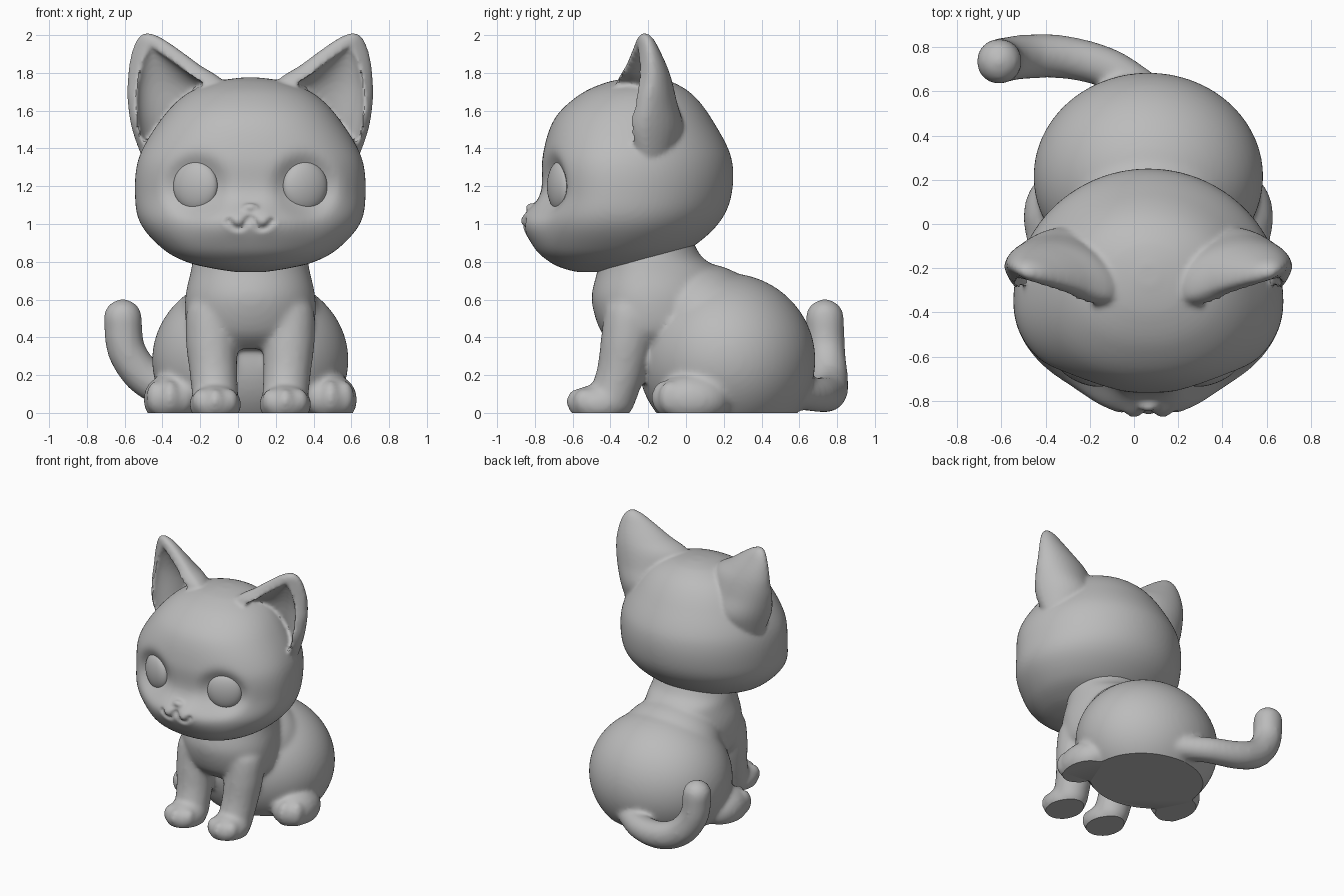
import bpy, bmesh, math
from mathutils import Vector, Matrix

cube = bpy.data.objects.get("Cube")
if cube:
    bpy.data.objects.remove(cube)

CX = 0.065  # the animal's own middle line; the tail shifts it off x = 0

clay = bpy.data.materials.new("clay_grey")
clay.use_nodes = True
clay.diffuse_color = (0.5, 0.5, 0.5, 1)
clay.node_tree.nodes["Principled BSDF"].inputs["Base Color"].default_value = (0.5, 0.5, 0.5, 1)


def spline(rows, steps):
    """Smooth rows of numbers with a Catmull-Rom curve."""
    out = []
    for i in range(len(rows) - 1):
        quad = [rows[max(i - 1, 0)], rows[i], rows[i + 1], rows[min(i + 2, len(rows) - 1)]]
        for s in range(steps):
            t = s / steps
            out.append([b + t * (c - a) / 2 + t * t * (2 * a - 5 * b + 4 * c - d) / 2
                        + t ** 3 * (3 * b - a - 3 * c + d) / 2 for a, b, c, d in zip(*quad)])
    return out + [list(rows[-1])]


def loft(bm, rows, power=2.0, yaw=0.0, steps=5, sides=40, shape=None):
    """Stack rings given as z, centre x, centre y, half width, front reach, back reach."""
    rings = []
    for z, cx, cy, rx, front, back in spline(rows, steps):
        ring = []
        for k in range(sides):
            c, s = math.cos(math.tau * k / sides), math.sin(math.tau * k / sides)
            n = power if s < 0 else 2.0
            x = rx * math.copysign(abs(c) ** (2 / n), c)
            y = (front if s < 0 else back) * math.copysign(abs(s) ** (2 / n), s)
            co = Vector((cx + x * math.cos(yaw) - y * math.sin(yaw),
                         cy + x * math.sin(yaw) + y * math.cos(yaw), z))
            if shape and s < 0:
                shape(co)
            ring.append(bm.verts.new(co))
        rings.append(ring)
    for a, b in zip(rings, rings[1:]):
        for k in range(sides):
            j = (k + 1) % sides
            bm.faces.new((a[k], a[j], b[j], b[k]))
    bm.faces.new(rings[0][::-1])
    bm.faces.new(rings[-1])


def ball(bm, centre, radii, yaw=0.0, sides=20):
    m = Matrix.Translation(centre) @ Matrix.Rotation(yaw, 4, 'Z') @ Matrix.Diagonal((*radii, 1))
    bmesh.ops.create_uvsphere(bm, u_segments=sides, v_segments=sides // 2, radius=1, matrix=m)


def limb(bm, rows, steps):
    """A chain of balls given as x, y, z, radius."""
    for x, y, z, r in spline(rows, steps):
        ball(bm, (x, y, z), (r, r, r), sides=16)


def make(name, bm):
    me = bpy.data.meshes.new(name)
    bm.to_mesh(me)
    bm.free()
    ob = bpy.data.objects.new(name, me)
    bpy.context.collection.objects.link(ob)
    return ob


def bake(ob):
    dg = bpy.context.evaluated_depsgraph_get()
    me = bpy.data.meshes.new_from_object(ob.evaluated_get(dg))
    ob.modifiers.clear()
    ob.data = me


def fuse(ob, size, rounds):
    mod = ob.modifiers.new("fuse", 'REMESH')
    mod.mode, mod.voxel_size = 'VOXEL', size
    mod = ob.modifiers.new("soften", 'SMOOTH')
    mod.factor, mod.iterations = 0.5, rounds
    bake(ob)


def finish(ob):
    ob.data.transform(Matrix.Translation((CX, 0, 0)))
    ob.data.materials.clear()
    ob.data.materials.append(clay)
    ob.data.shade_smooth()
    ob.data.set_sharp_from_angle(angle=math.radians(38))


# Ears: leaning cones with a hollow front, mirrored
ear_rows = [(1.32, .37, -.25, .20, .08, .18), (1.50, .37, -.275, .265, .13, .26),
            (1.65, .385, -.265, .275, .11, .21), (1.76, .40, -.25, .26, .085, .165),
            (1.84, .455, -.235, .195, .06, .125), (1.92, .50, -.225, .13, .045, .08),
            (1.98, .53, -.22, .07, .035, .045), (2.01, .545, -.22, .02, .015, .015)]
hollow_rows = [(z - .05, cx, cy - .06, max(rx - .055, .01), front + .1, back * .8)
               for z, cx, cy, rx, front, back in ear_rows]
bm = bmesh.new()
loft(bm, ear_rows, yaw=.3)
ears = make("ears", bm)
bm = bmesh.new()
loft(bm, hollow_rows, yaw=.3)
hollow = make("ear_hollow", bm)
carve = ears.modifiers.new("carve", 'BOOLEAN')
carve.operation, carve.object, carve.solver = 'DIFFERENCE', hollow, 'EXACT'
ears.modifiers.new("mirror", 'MIRROR').use_mirror_merge = False
bake(ears)
bpy.data.objects.remove(hollow)


# Face relief: muzzle, cheek pads and eye sockets
def face(co):
    u, z = abs(co.x), co.z
    co.y -= .06 * math.exp(-(u / .29) ** 4 - ((z - 1.01) / .12) ** 2)
    co.y -= .022 * math.exp(-((u - .07) / .06) ** 2 - ((z - 1.03) / .06) ** 2)
    r = math.hypot(u - .29, z - 1.2)
    co.y += .06 * math.exp(-(r / .148) ** 4)


head_rows = [(.745, 0, -.50, .07, .07, .06), (.765, 0, -.47, .20, .18, .18),
             (.80, 0, -.43, .34, .29, .28), (.87, 0, -.38, .465, .405, .40),
             (1.0, 0, -.36, .58, .44, .53), (1.15, 0, -.35, .61, .41, .59),
             (1.35, 0, -.34, .59, .42, .58), (1.55, 0, -.30, .475, .40, .44),
             (1.68, 0, -.26, .35, .31, .30), (1.75, 0, -.24, .20, .18, .17),
             (1.775, 0, -.23, .05, .05, .05)]
bm = bmesh.new()
loft(bm, head_rows, power=2.2, steps=7, sides=112, shape=face)
bm.from_mesh(ears.data)
ball(bm, (0, -.826, 1.085), (.045, .022, .026))  # nose
bpy.data.objects.remove(ears)
head = make("head", bm)
fuse(head, .013, 5)

# Mouth: a double-curved groove pressed into the muzzle
mouth = spline([(-.115, 1.015), (-.085, .985), (-.045, .982), (0, 1.03),
                (.045, .982), (.085, .985), (.115, 1.015)], 5)
for v in head.data.vertices:
    if v.co.y < -.7 and abs(v.co.x) < .17 and .92 < v.co.z < 1.09:
        gap = min(math.hypot(v.co.x - x, v.co.z - z) for x, z in mouth)
        v.co.y += .02 * math.exp(-(gap / .018) ** 2)
finish(head)

# Eyes
for side, name in ((1, "left_eye"), (-1, "right_eye")):
    bm = bmesh.new()
    ball(bm, (side * .29, -.667, 1.2), (.125, .055, .133), side * .38, sides=40)
    finish(make(name, bm))

# Body: chest, rump, legs, feet and tail melted together
bm = bmesh.new()
loft(bm, [(.34, 0, -.2, .24, .16, .25), (.43, 0, -.2, .33, .25, .38), (.6, 0, -.2, .345, .30, .42),
          (.75, 0, -.2, .315, .27, .38), (.83, 0, -.2, .30, .26, .28), (.95, 0, -.2, .27, .24, .22)],
     sides=64)
ball(bm, (0, .215, .28), (.52, .47, .46), sides=64)
ball(bm, (0, .09, .50), (.375, .32, .29), sides=48)  # shoulder slope
for side in (-1, 1):
    limb(bm, [(side * .205, -.30, .50, .14), (side * .205, -.315, .38, .14),
              (side * .195, -.345, .22, .13), (side * .185, -.39, .08, .125)], 4)
    ball(bm, (side * .185, -.46, .045), (.14, .165, .108))
    ball(bm, (side * .425, .03, .07), (.142, .205, .137))
    for toe in (-.075, 0, .075):
        dip = abs(toe) * .5
        ball(bm, (side * .185 + toe, -.575 + dip, .06), (.05, .06, .07))
        ball(bm, (side * .425 + toe, -.12 + dip, .08), (.052, .065, .09))
limb(bm, [(.02, .58, .105, .085), (-.17, .70, .095, .093), (-.38, .755, .11, .1), (-.55, .757, .185, .103),
          (-.655, .742, .33, .103), (-.675, .735, .50, .104)], 6)
body = make("body", bm)
fuse(body, .015, 14)

# Flat underside
bm = bmesh.new()
bm.from_mesh(body.data)
bmesh.ops.bisect_plane(bm, geom=bm.verts[:] + bm.edges[:] + bm.faces[:], plane_co=(0, 0, 0),
                       plane_no=(0, 0, -1), clear_outer=True)
bmesh.ops.holes_fill(bm, edges=[e for e in bm.edges if e.is_boundary], sides=0)
bm.to_mesh(body.data)
bm.free()
finish(body)
